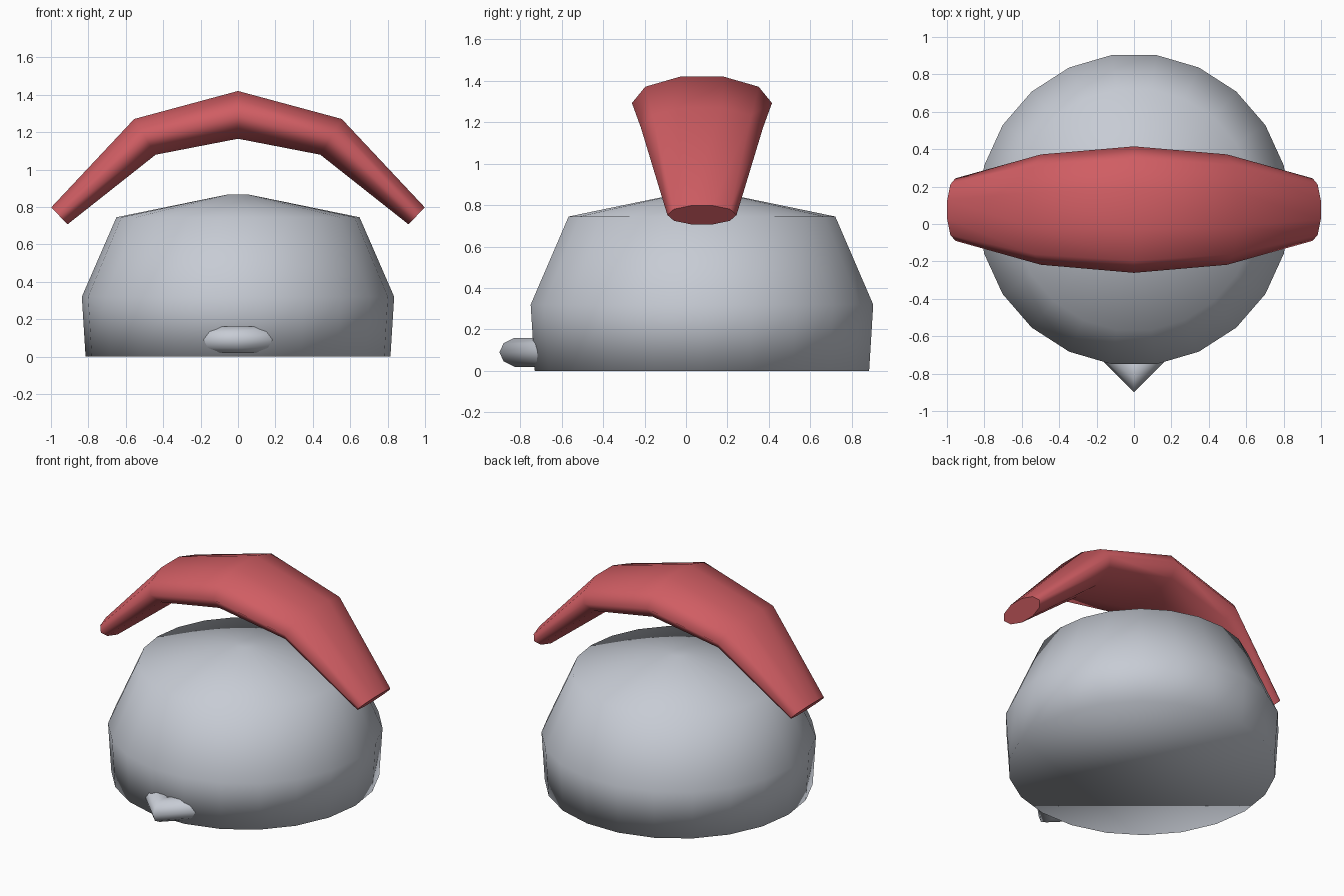
import bpy, bmesh, math
from mathutils import Vector

cube = bpy.data.objects.get("Cube")
if cube:
    bpy.data.objects.remove(cube, do_unlink=True)

CENTRE_Y = 0.077


def make_material(name, colour):
    mat = bpy.data.materials.new(name)
    mat.use_nodes = True
    mat.diffuse_color = (*colour, 1)
    mat.node_tree.nodes["Principled BSDF"].inputs["Base Color"].default_value = (*colour, 1)
    return mat


def ring(centre, u, v, sides):
    """Points of an ellipse with half axes u and v."""
    angles = [2 * math.pi * i / sides for i in range(sides)]
    return [Vector(centre) + Vector(u) * math.cos(a) + Vector(v) * math.sin(a) for a in angles]


def loft(name, rings, mat, sharp_caps):
    """Skin a list of rings, close both ends and shade smooth."""
    bm = bmesh.new()
    loops = [[bm.verts.new(p) for p in r] for r in rings]
    n = len(loops[0])
    for a, b in zip(loops, loops[1:]):
        for i in range(n):
            j = (i + 1) % n
            bm.faces.new((a[i], a[j], b[j], b[i]))
    caps = [bm.faces.new(loops[0]), bm.faces.new(loops[-1])]
    bmesh.ops.recalc_face_normals(bm, faces=bm.faces[:])
    for f in bm.faces:
        f.smooth = True
    if sharp_caps:
        for cap in caps:
            for e in cap.edges:
                e.smooth = False
    mesh = bpy.data.meshes.new(name)
    bm.to_mesh(mesh)
    bm.free()
    mesh.materials.append(mat)
    obj = bpy.data.objects.new(name, mesh)
    bpy.context.collection.objects.link(obj)
    return obj


grey = make_material("light_grey", (0.57, 0.60, 0.66))
red = make_material("soft_red", (0.63, 0.11, 0.125))

# Dome body: a turned profile of (radius, height)
profile = [(0.815, 0), (0.835, 0.32), (0.65, 0.745), (0.05, 0.868)]
loft("dome_body", [ring((0, CENTRE_Y, z), (r, 0, 0), (0, r, 0), 22) for r, z in profile],
     grey, False)

# Arched band: (x, z, tilt x, tilt z, half width) for one side, mirrored
half = [(0.955, 0.7525, 0.69, 0.72, 0.167),
        (0.4975, 1.175, 0.515, 0.857, 0.295)]
path = [(-x, z, -tx, tz, w) for x, z, tx, tz, w in half]
path += [(0, 1.2925, 0, 1, 0.338)] + half[::-1]
loft("arched_band",
     [ring((x, CENTRE_Y, z), (0, w, 0), (tx * w * 0.397, 0, tz * w * 0.397), 10)
      for x, z, tx, tz, w in path],
     red, True)

# Chevron at the front: bent rod with a mitred corner, ends buried in the dome
R = 0.0736
d = R / math.sqrt(2)
tip_y, reach = -0.796, 0.17
loft("front_chevron",
     [ring((-reach, tip_y + reach, 0.09), (-d, -d, 0), (0, 0, R), 10),
      ring((0, tip_y, 0.09), (0, -R * math.sqrt(2), 0), (0, 0, R), 10),
      ring((reach, tip_y + reach, 0.09), (d, -d, 0), (0, 0, R), 10)],
     grey, True)
